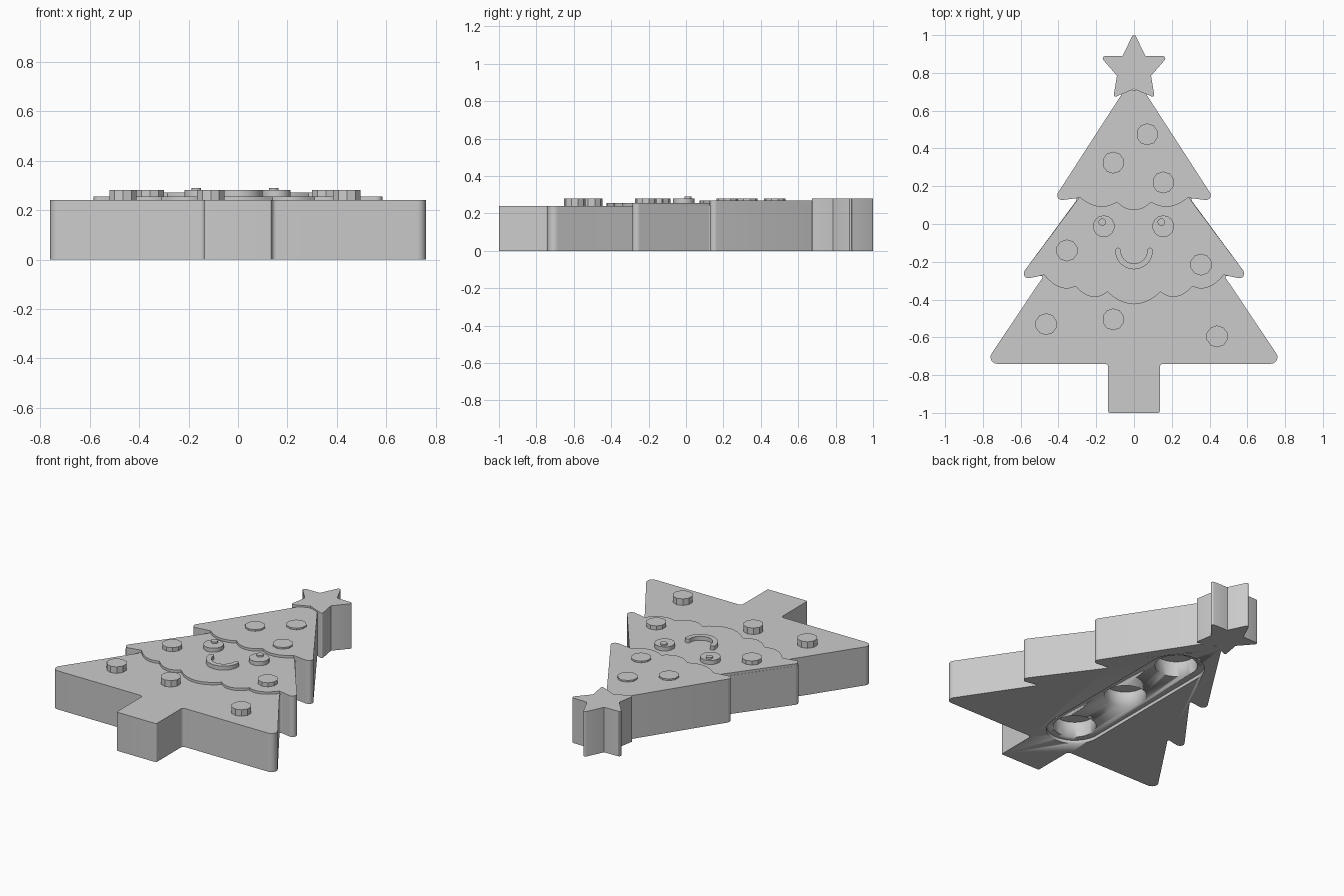
import bpy, bmesh, math
from mathutils import Vector

if "Cube" in bpy.data.objects:
    bpy.data.objects.remove(bpy.data.objects["Cube"])

grey = bpy.data.materials.new("light_grey")
grey.diffuse_color = (0.6, 0.6, 0.6, 1)
grey.use_nodes = True
grey.node_tree.nodes["Principled BSDF"].inputs["Base Color"].default_value = grey.diffuse_color


def prism(name, pts, z0, z1):
    """Solid with a flat outline, smooth only round its curved corners."""
    bm = bmesh.new()
    face = bm.faces.new([bm.verts.new((x, y, z0)) for x, y in pts])
    res = bmesh.ops.extrude_face_region(bm, geom=[face])
    top = [v for v in res["geom"] if isinstance(v, bmesh.types.BMVert)]
    bmesh.ops.translate(bm, verts=top, vec=(0, 0, z1 - z0))
    bmesh.ops.recalc_face_normals(bm, faces=bm.faces)
    mesh = bpy.data.meshes.new(name)
    bm.to_mesh(mesh)
    bm.free()
    mesh.materials.append(grey)
    obj = bpy.data.objects.new(name, mesh)
    bpy.context.collection.objects.link(obj)
    bpy.ops.object.select_all(action='DESELECT')
    obj.select_set(True)
    bpy.context.view_layer.objects.active = obj
    bpy.ops.object.shade_smooth_by_angle(angle=math.radians(30))
    return obj


def fillet(corners, steps=6):
    """Round each (x, y, radius) corner of a closed outline."""
    out, n = [], len(corners)
    for i, (x, y, r) in enumerate(corners):
        p = Vector((x, y))
        if r == 0:
            out.append((x, y))
            continue
        a = (Vector(corners[i - 1][:2]) - p).normalized()
        b = (Vector(corners[(i + 1) % n][:2]) - p).normalized()
        half = a.angle(b) / 2
        centre = p + (a + b).normalized() * r / math.sin(half)
        start = p + a * r / math.tan(half) - centre
        end = p + b * r / math.tan(half) - centre
        sweep = start.angle_signed(end)
        for k in range(steps + 1):
            t = -sweep * k / steps
            c, s = math.cos(t), math.sin(t)
            out.append((centre.x + c * start.x - s * start.y,
                        centre.y + s * start.x + c * start.y))
    return out


def mirrored(half):
    """Right half, listed top to bottom, plus its left copy."""
    return half + [(-p[0],) + tuple(p[1:]) for p in reversed(half) if p[0] > 0]


def scallops(cusps, sags, steps=10):
    """Garland edge: one hanging curve between each pair of cusps."""
    out = []
    for (a, b), sag in zip(zip(cusps, cusps[1:]), sags):
        for k in range(steps):
            t = k / steps
            out.append((a[0] + (b[0] - a[0]) * t,
                        a[1] + (b[1] - a[1]) * t - 4 * sag * t * (1 - t), 0))
    return out + [(cusps[-1][0], cusps[-1][1], 0)]


def disc(x, y, r, n):
    return [(x + r * math.cos((k + .5) * math.tau / n),
             y + r * math.sin((k + .5) * math.tau / n)) for k in range(n)]


def layer(name, upper, cusps, sags, z1):
    """Raised tier with sloped sides and a scalloped lower edge."""
    cusps = mirrored(cusps)
    left = [(-x, y, r) for x, y, r in reversed(upper)]
    prism(name, fillet(upper + scallops(cusps, sags) + left), 0.24, z1)


# Tree body with trunk
body = prism("tree_body", fillet(mirrored([
    (.05, .71, 0), (.432, .12, .025), (.295, .138, .008),
    (.618, -.3, .025), (.475, -.27, .008), (.79, -.74, .035),
    (.137, -.74, .018), (.137, -1, .01)])), 0, .24)

# Recessed slot and three round pockets underneath
arc = [math.pi * k / 24 for k in range(25)]
slot = [(.16 * math.cos(t), .37 + .16 * math.sin(t)) for t in arc]
slot += [(-.16 * math.cos(t), -.52 - .16 * math.sin(t)) for t in arc]
cutters = [prism("slot_cutter", slot, -.05, .02)]
cutters += [prism("pocket_cutter", disc(0, y, .12, 40), -.06, .115)
            for y in (-.52, -.075, .37)]
for c in cutters:
    c.hide_render = True
    c.hide_viewport = True
    mod = body.modifiers.new(c.name, 'BOOLEAN')
    mod.operation = 'DIFFERENCE'
    mod.solver = 'EXACT'
    mod.object = c

# Raised tiers
layer("middle_tier", [(.2, .262, 0), (.618, -.3, .025)],
      [(.475, -.27), (.31, -.33), (.14, -.36)],
      [.035, .04, .065, .04, .035], .255)
layer("top_tier", [(.05, .71, 0), (.432, .12, .025)],
      [(.285, .139), (.09, .115)], [.035, .042, .035], .27)

# Star on the tip
prism("star", fillet(mirrored([
    (0, 1.015, .012), (.06, .89, 0), (.18, .888, .012), (.09, .785, 0),
    (.11, .668, .01), (0, .715, 0)]), 4), 0, .28)

# Baubles
for x, y in [(.07, .475), (-.11, .325), (.155, .22), (-.355, -.14),
             (.355, -.215), (-.465, -.53), (-.11, -.505), (.44, -.595)]:
    prism("bauble", disc(x, y, .058, 10), .24, .28)

# Eyes with small raised glints
for x, gx in [(-.16, -.168), (.155, .145)]:
    prism("eye", disc(x, -.012, .058, 14), .24, .28)
    prism("eye_glint", disc(gx, .01, .02, 12), .28, .29)

# Smile: half ring with rounded ends
ring = [math.pi + math.pi * k / 20 for k in range(21)]
smile = [(.1 * math.cos(t), -.14 + .1 * math.sin(t)) for t in ring]
smile += [(.085 + .015 * math.cos(t), -.14 + .015 * math.sin(t)) for t in arc[4:-4:4]]
smile += [(.07 * math.cos(t), -.14 + .07 * math.sin(t)) for t in reversed(ring)]
smile += [(-.085 + .015 * math.cos(t), -.14 + .015 * math.sin(t)) for t in arc[4:-4:4]]
prism("smile", smile, .24, .28)
